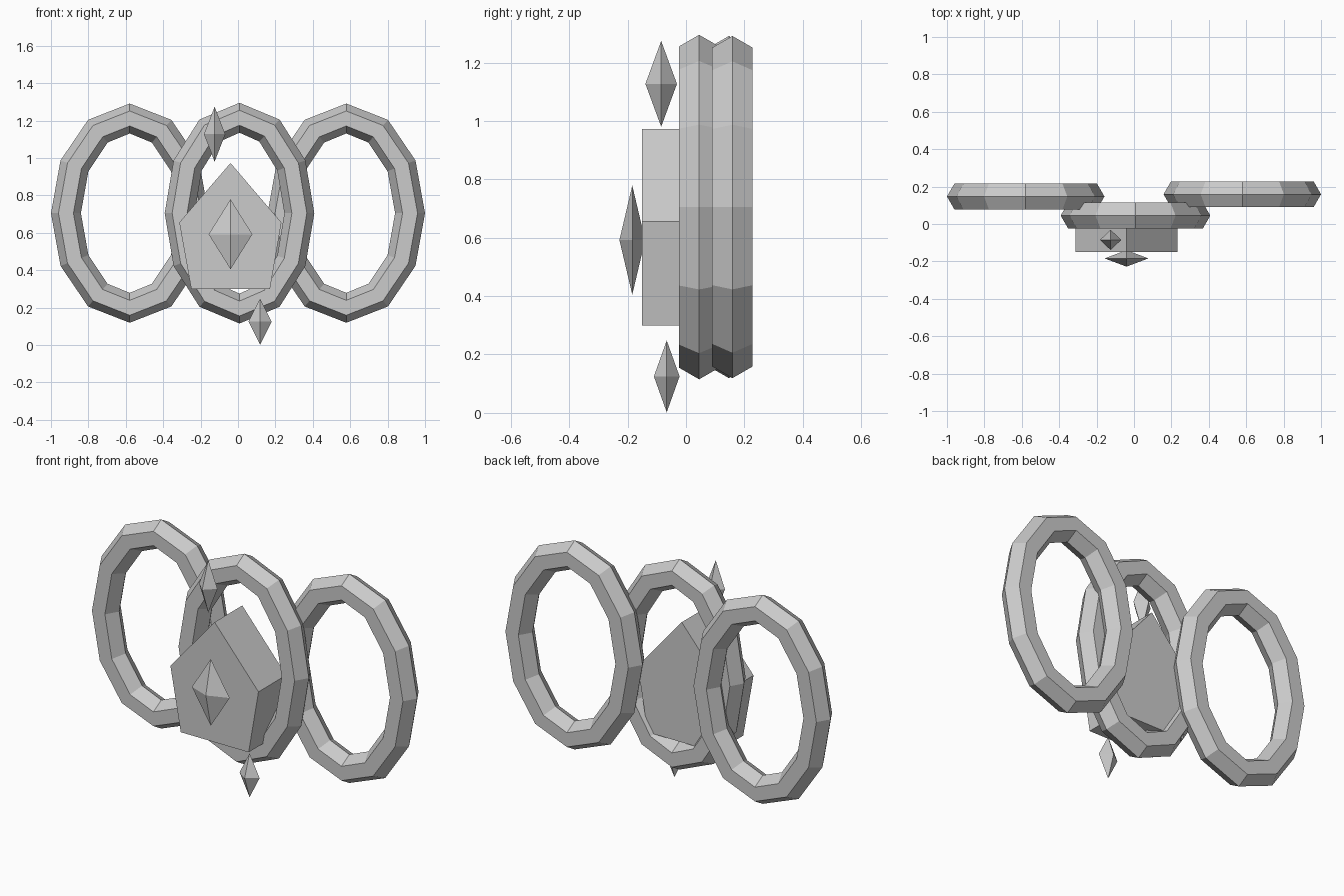
import bpy, bmesh
from math import sin, cos, pi
from mathutils import Vector

if "Cube" in bpy.data.objects:
    bpy.data.objects.remove(bpy.data.objects["Cube"])


def finish(name, bm):
    bmesh.ops.recalc_face_normals(bm, faces=bm.faces)
    mesh = bpy.data.meshes.new(name)
    bm.to_mesh(mesh)
    bm.free()
    obj = bpy.data.objects.new(name, mesh)
    bpy.context.collection.objects.link(obj)
    return obj


def oval_ring(name, centre, a, b, r=0.08, segs=12, sides=6):
    """Hexagonal tube of constant thickness swept along an upright ellipse."""
    bm = bmesh.new()
    loops = []
    for i in range(segs):
        t = 2 * pi * i / segs
        point = Vector(centre) + Vector((a * cos(t), 0, b * sin(t)))
        out = Vector((cos(t) / a, 0, sin(t) / b)).normalized()
        loops.append([bm.verts.new(point + r * (out * cos(2 * pi * j / sides)
                      + Vector((0, sin(2 * pi * j / sides), 0))))
                      for j in range(sides)])
    for i in range(segs):
        p, q = loops[i], loops[(i + 1) % segs]
        for j in range(sides):
            k = (j + 1) % sides
            bm.faces.new((p[j], p[k], q[k], q[j]))
    return finish(name, bm)


def gem(name, centre, half):
    """Stretched octahedron."""
    bm = bmesh.new()
    c = Vector(centre)
    top = bm.verts.new(c + Vector((0, 0, half[2])))
    low = bm.verts.new(c - Vector((0, 0, half[2])))
    belt = [bm.verts.new(c + Vector((x * half[0], y * half[1], 0)))
            for x, y in ((1, 0), (0, 1), (-1, 0), (0, -1))]
    for i in range(4):
        for tip in (top, low):
            bm.faces.new((belt[i], belt[(i + 1) % 4], tip))
    return finish(name, bm)


def plate(name, outline, y0, y1):
    """Front outline extruded from y0 back to y1."""
    bm = bmesh.new()
    face = bm.faces.new([bm.verts.new((x, y0, z)) for x, z in outline])
    ext = bmesh.ops.extrude_face_region(bm, geom=[face])
    verts = [v for v in ext["geom"] if isinstance(v, bmesh.types.BMVert)]
    bmesh.ops.translate(bm, verts=verts, vec=(0, y1 - y0, 0))
    return finish(name, bm)


# Three linked oval rings, the centre one in front
oval_ring("centre_ring", (0.008, 0.045, 0.705), 0.32, 0.51)
oval_ring("left_ring", (-0.579, 0.147, 0.705), 0.341, 0.506)
oval_ring("right_ring", (0.579, 0.159, 0.705), 0.341, 0.506)

# Five-sided plate set into the centre ring
plate("pentagon_plate",
      [(-0.04, 0.973), (-0.314, 0.655), (-0.25, 0.3), (0.171, 0.3), (0.232, 0.655)],
      -0.15, 0.095)

# Gems on the plate and at the ends of the ring
gem("plate_gem", (-0.04, -0.184, 0.592), (0.117, 0.044, 0.187))
gem("upper_gem", (-0.125, -0.085, 1.127), (0.057, 0.054, 0.147))
gem("lower_gem", (0.118, -0.066, 0.125), (0.062, 0.044, 0.123))
